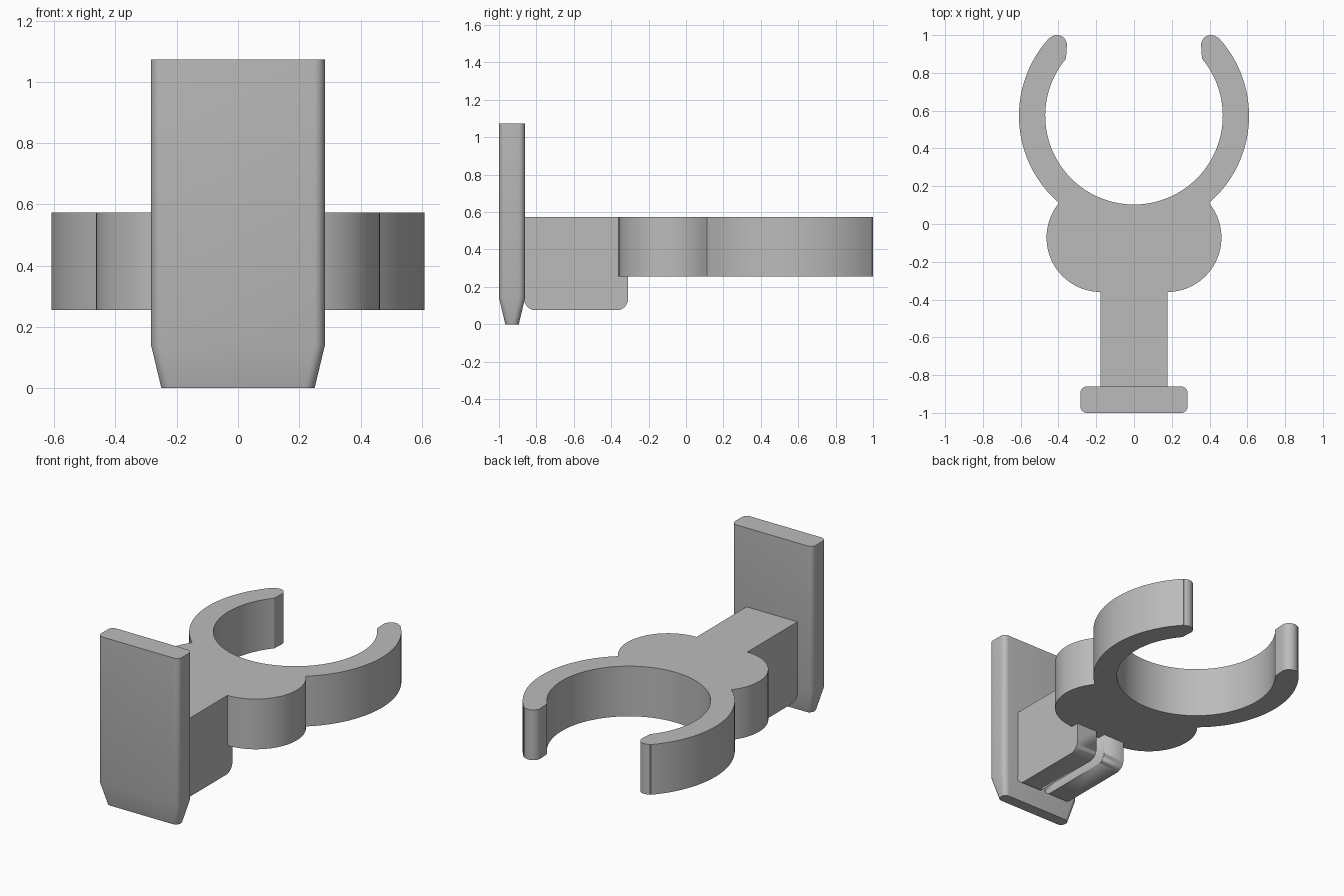
import bpy, bmesh
from math import sin, cos, radians
from mathutils import Vector

cube = bpy.data.objects.get("Cube")
if cube:
    bpy.data.objects.remove(cube, do_unlink=True)

grey = bpy.data.materials.new("plain grey")
grey.use_nodes = True
colour = (0.5, 0.5, 0.5, 1)
grey.diffuse_color = colour
grey.node_tree.nodes["Principled BSDF"].inputs["Base Color"].default_value = colour


def arc(cx, cy, r, start, end, steps):
    """Points on an arc, angles in degrees."""
    angles = [radians(start + (end - start) * i / steps) for i in range(steps + 1)]
    return [(cx + r * cos(a), cy + r * sin(a)) for a in angles]


def rounded_rect(hx, hy, r, steps=8):
    pts = []
    for i, (sx, sy) in enumerate([(1, 1), (-1, 1), (-1, -1), (1, -1)]):
        pts += arc(sx * (hx - r), sy * (hy - r), r, 90 * i, 90 * i + 90, steps)
    return pts


def loft(name, rings):
    """Skin matching rings of 3D points and cap both ends."""
    bm = bmesh.new()
    loops = [[bm.verts.new(p) for p in ring] for ring in rings]
    for a, b in zip(loops, loops[1:]):
        for i in range(len(a)):
            j = (i + 1) % len(a)
            bm.faces.new((a[i], a[j], b[j], b[i]))
    bm.faces.new(loops[0][::-1])
    bm.faces.new(loops[-1])
    bmesh.ops.recalc_face_normals(bm, faces=bm.faces)
    mesh = bpy.data.meshes.new(name)
    bm.to_mesh(mesh)
    bm.free()
    mesh.materials.append(grey)
    obj = bpy.data.objects.new(name, mesh)
    bpy.context.collection.objects.link(obj)
    bpy.ops.object.select_all(action='DESELECT')
    obj.select_set(True)
    bpy.context.view_layer.objects.active = obj
    bpy.ops.object.shade_smooth_by_angle(angle=radians(30))
    return obj


# Open ring with rounded tips, joined to the two side lobes
half = arc(0, 0.573, 0.47, -90, 40, 40)
half += arc(0.407, 0.948, 0.052, 180, 50, 12)
half += arc(0, 0.573, 0.609, 43, -49.2, 36)
half += arc(0.175, -0.072, 0.288, 37.5, -90, 32)
outline = half + [(-x, y) for x, y in reversed(half[1:])]
loft("ring_clip", [[(x, y, z) for x, y in outline] for z in (0.255, 0.573)])

# Stem, rounded along its lower edges and stepped under the clip
side = [(-0.865, 0.573), (-0.36, 0.573), (-0.36, 0.255), (-0.31, 0.255)]
side += arc(-0.37, 0.135, 0.06, 0, -90, 8)
side += arc(-0.805, 0.135, 0.06, -90, -180, 8)
stem = loft("stem", [[(x, y, z) for y, z in side] for x in (-0.178, 0.178)])

# Slot that splits the underside of the stem into two cheeks
slot = loft("slot_cutter", [[(x, y, z) for x, y in
            [(-0.03, -0.86), (0.03, -0.86), (0.03, -0.2), (-0.03, -0.2)]]
            for z in (0, 0.26)])
slot.hide_render = True
slot.hide_viewport = True
cut = stem.modifiers.new("slot", 'BOOLEAN')
cut.operation = 'DIFFERENCE'
cut.object = slot

# Upright plate with a tapered foot
levels = [(0.25, 0.036, 0.032, 0), (0.284, 0.07, 0.035, 0.142), (0.284, 0.07, 0.035, 1.073)]
loft("plate", [[Vector((x, y - 0.93, z)) for x, y in rounded_rect(hx, hy, r)]
               for hx, hy, r, z in levels])
